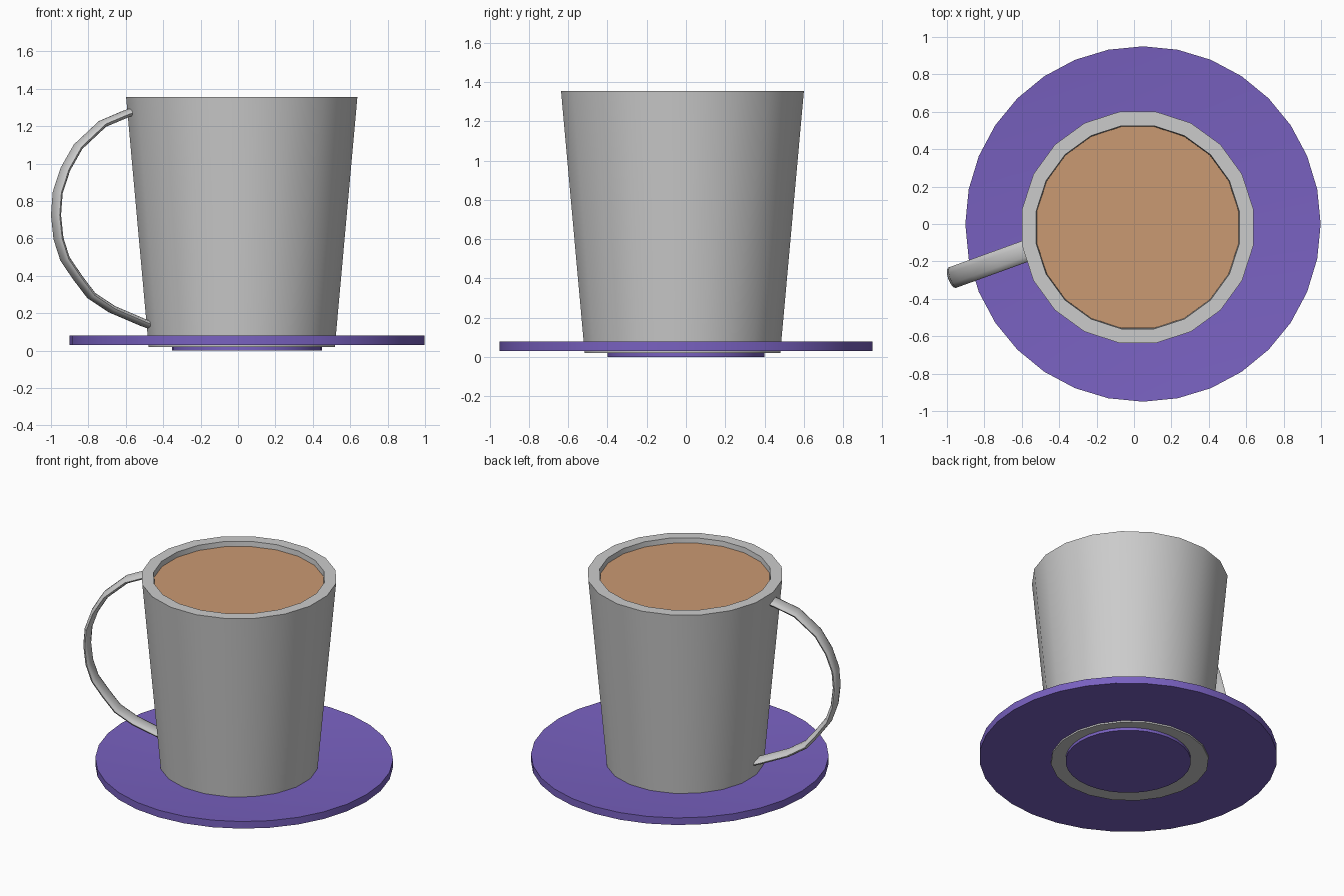
import bpy, bmesh, math
from mathutils import Vector

if "Cube" in bpy.data.objects:
    bpy.data.objects.remove(bpy.data.objects["Cube"])


def finish(name, bm, color=None, angle=30):
    bmesh.ops.recalc_face_normals(bm, faces=bm.faces[:])
    me = bpy.data.meshes.new(name)
    bm.to_mesh(me)
    bm.free()
    ob = bpy.data.objects.new(name, me)
    bpy.context.collection.objects.link(ob)
    if color:
        mat = bpy.data.materials.new(name + "_colour")
        mat.diffuse_color = (*color, 1)
        mat.use_nodes = True
        mat.node_tree.nodes["Principled BSDF"].inputs["Base Color"].default_value = mat.diffuse_color
        me.materials.append(mat)
    bpy.ops.object.select_all(action='DESELECT')
    ob.select_set(True)
    bpy.context.view_layer.objects.active = ob
    bpy.ops.object.shade_smooth_by_angle(angle=math.radians(angle))
    return ob


def skin(bm, rings):
    """Bridge successive vertex rings and cap both ends."""
    n = len(rings[0])
    for a, b in zip(rings, rings[1:]):
        for i in range(n):
            j = (i + 1) % n
            bm.faces.new((a[i], a[j], b[j], b[i]))
    bm.faces.new(rings[0])
    if len(rings) > 1:
        bm.faces.new(rings[-1])


def lathe(name, profile, sides, centre, turn=0.0, color=None):
    """Turn an (radius, z) profile around a vertical axis."""
    bm = bmesh.new()
    rings = []
    for r, z in profile:
        rings.append([bm.verts.new((centre[0] + r * math.cos(turn + math.tau * i / sides),
                                    centre[1] + r * math.sin(turn + math.tau * i / sides), z))
                      for i in range(sides)])
    skin(bm, rings)
    return finish(name, bm, color)


BLUE = (0.19, 0.12, 0.53)
CUP = (0.02, -0.018)
SAUCER = (0.048, 0.0)
HALF = math.radians(9)

# Saucer: slightly dished plate with a foot disc
lathe("saucer", [(0.40, 0.0), (0.40, 0.03), (0.95, 0.03), (0.95, 0.08), (0.40, 0.036)],
      32, SAUCER, 0, BLUE)

# Cup: tapered hollow body
lathe("cup", [(0.504, 0.02), (0.626, 1.355), (0.55, 1.355), (0.44, 0.10)], 20, CUP, HALF)

# Coffee surface just under the rim
lathe("coffee", [(0.546, 1.32)], 20, CUP, HALF, (0.59, 0.32, 0.17))

# Handle: flattened oval section swept along a bowed path (x, z)
path = [(-0.555, 1.28), (-0.60, 1.265), (-0.725, 1.212), (-0.855, 1.09), (-0.923, 0.97),
        (-0.964, 0.845), (-0.973, 0.725), (-0.96, 0.60), (-0.925, 0.49), (-0.857, 0.39),
        (-0.785, 0.295), (-0.675, 0.222), (-0.50, 0.147), (-0.45, 0.13)]
slope = 0.362
pts = [Vector((x, -0.147 + (x + 0.585) * slope, z)) for x, z in path]
side = Vector((-slope, 1, 0)).normalized()
bm = bmesh.new()
rings = []
for k, p in enumerate(pts):
    along = (pts[min(k + 1, len(pts) - 1)] - pts[max(k - 1, 0)]).normalized()
    out = along.cross(side)
    rings.append([bm.verts.new(p + side * 0.058 * math.cos(math.tau * i / 12)
                               + out * 0.021 * math.sin(math.tau * i / 12))
                  for i in range(12)])
skin(bm, rings)
finish("handle", bm, None, 45)
